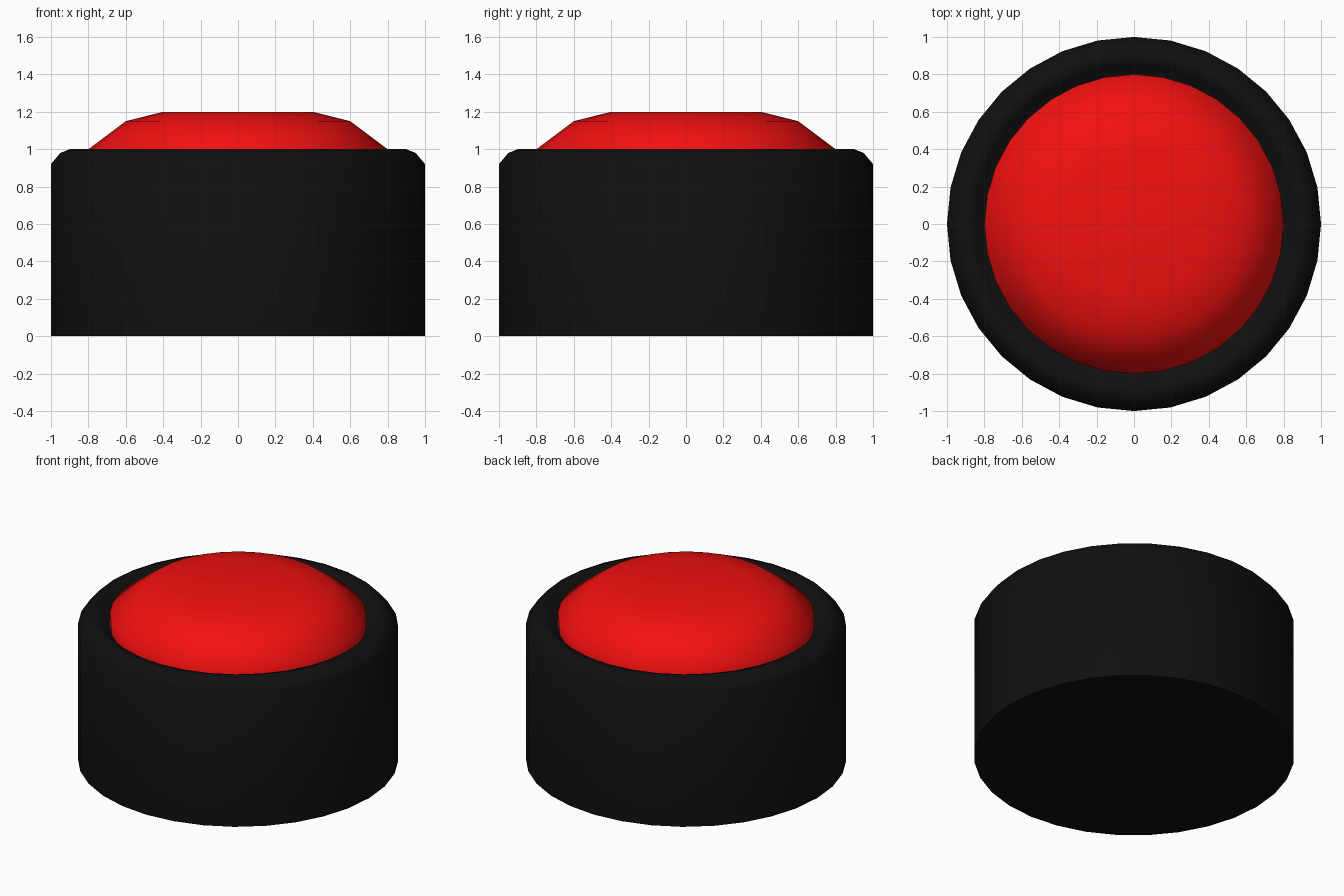
import bpy, bmesh, math

if "Cube" in bpy.data.objects:
    bpy.data.objects.remove(bpy.data.objects["Cube"])

SIDES = 32


def lathe(name, profile, color, angle):
    """Revolve an (r, z) profile around z; the end rings are capped."""
    bm = bmesh.new()
    rings = []
    for r, z in profile:
        rings.append([bm.verts.new((r * math.cos(2 * math.pi * i / SIDES),
                                    r * math.sin(2 * math.pi * i / SIDES), z))
                      for i in range(SIDES)])
    for a, b in zip(rings, rings[1:]):
        for i in range(SIDES):
            j = (i + 1) % SIDES
            bm.faces.new((a[i], a[j], b[j], b[i]))
    bm.faces.new(rings[0][::-1])
    bm.faces.new(rings[-1])
    bmesh.ops.recalc_face_normals(bm, faces=bm.faces)
    mesh = bpy.data.meshes.new(name)
    bm.to_mesh(mesh)
    bm.free()
    obj = bpy.data.objects.new(name, mesh)
    bpy.context.collection.objects.link(obj)
    mat = bpy.data.materials.new(name + "_color")
    mat.diffuse_color = color
    mat.use_nodes = True
    mat.node_tree.nodes["Principled BSDF"].inputs["Base Color"].default_value = mat.diffuse_color
    mesh.materials.append(mat)
    bpy.ops.object.select_all(action='DESELECT')
    obj.select_set(True)
    bpy.context.view_layer.objects.active = obj
    bpy.ops.object.shade_smooth_by_angle(angle=math.radians(angle))
    return obj


# Black housing with a rounded rim that dips towards the button
lathe("housing", [(1, 0), (1, 0.92), (0.95, 0.98), (0.9, 1.0),
                  (0.85, 0.98), (0.8, 0.92)], (0.005, 0.005, 0.005, 1), 65)

# Red push button with a stepped dome
lathe("button", [(0.8, 0.9), (0.8, 1.0), (0.6, 1.15), (0.4, 1.2)],
      (0.9, 0.005, 0.005, 1), 65)
